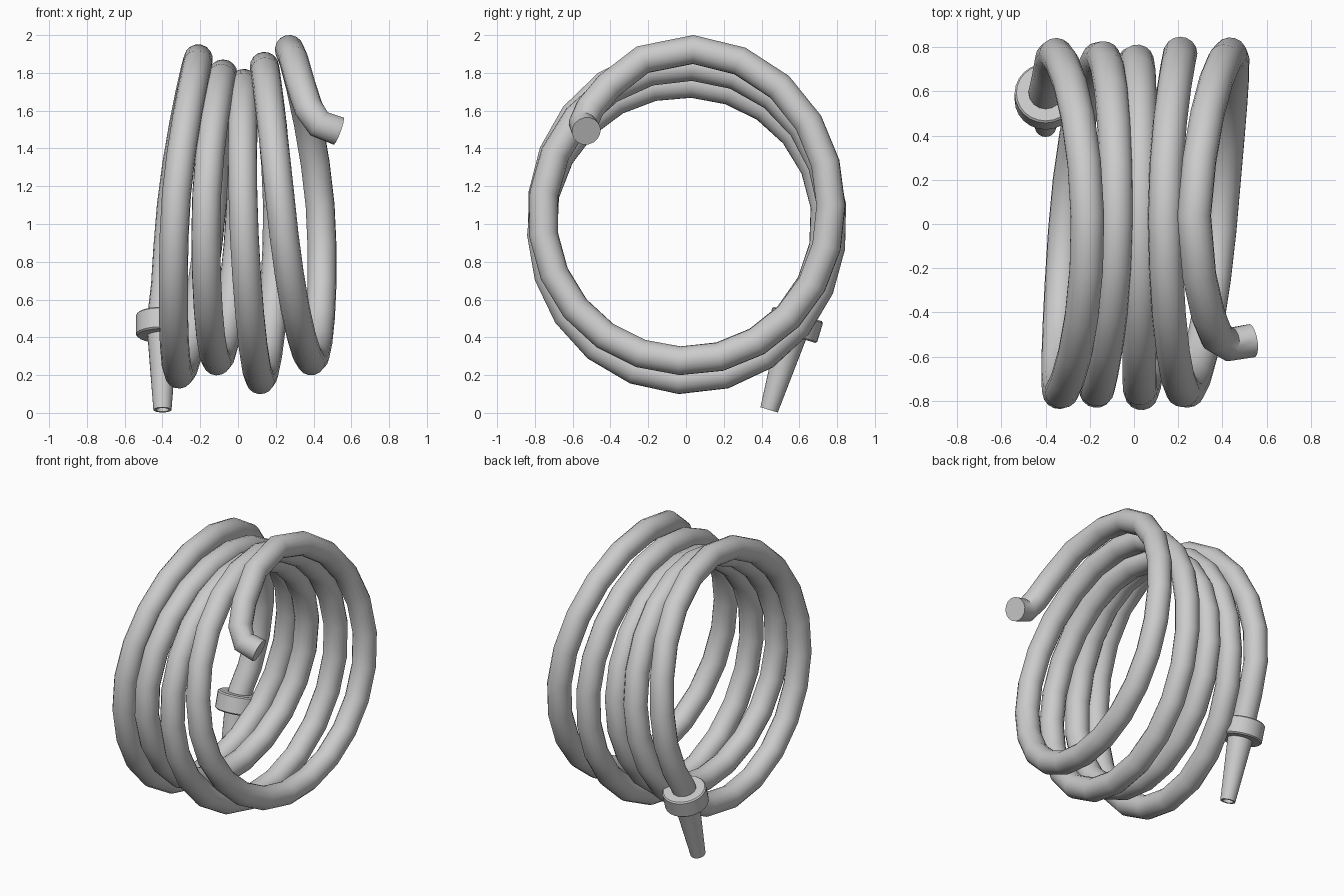
import bpy, bmesh, math
from mathutils import Vector

if "Cube" in bpy.data.objects:
    bpy.data.objects.remove(bpy.data.objects["Cube"])

TUBE_R = 0.077
CENTRE_Z = 1.02

# One key per quarter turn (top, front, bottom, back): x position and coil radius
XS = [-.42, -.41, -.36, -.21, -.335, -.31, -.145, -.08, -.17, -.11, .01, .03,
      .03, .12, .21, .14, .235, .39, .44, .27, .31, .35]
RS = [.765, .765, .765, .855, .765, .815, .755, .775, .76, .745, .74, .725,
      .765, .845, .775, .815, .76, .745, .765, .905, .80, .75]
FIRST = -270  # angle of the first key, 0 is the first top


def smooth(vals, t):
    """Catmull-Rom interpolation of the quarter-turn keys at angle t."""
    u = (t - FIRST) / 90
    i = max(1, min(int(u), len(vals) - 3))
    f = u - i
    a, b, c, d = vals[i - 1:i + 3]
    return 0.5 * (2 * b + (c - a) * f + (2 * a - 5 * b + 4 * c - d) * f ** 2
                  + (3 * b - a - 3 * c + d) * f ** 3)


def finish(obj, angle=40):
    bpy.ops.object.select_all(action='DESELECT')
    obj.select_set(True)
    bpy.context.view_layer.objects.active = obj
    if obj.type == 'CURVE':
        bpy.ops.object.convert(target='MESH')
    bpy.ops.object.shade_smooth_by_angle(angle=math.radians(angle))


def lathe(name, profile, origin, axis, sides=24):
    """Revolve (radius, height) points around an axis."""
    bm = bmesh.new()
    rings = []
    for r, h in profile:
        rings.append([bm.verts.new((r * math.cos(2 * math.pi * k / sides),
                                    r * math.sin(2 * math.pi * k / sides), h))
                      for k in range(sides)])
    for lo, hi in zip(rings, rings[1:]):
        for k in range(sides):
            n = (k + 1) % sides
            bm.faces.new((lo[k], lo[n], hi[n], hi[k]))
    bm.faces.new(rings[0][::-1])
    bm.faces.new(rings[-1])
    bmesh.ops.recalc_face_normals(bm, faces=bm.faces)
    mesh = bpy.data.meshes.new(name)
    bm.to_mesh(mesh)
    bm.free()
    obj = bpy.data.objects.new(name, mesh)
    bpy.context.collection.objects.link(obj)
    obj.location = origin
    obj.rotation_mode = 'QUATERNION'
    obj.rotation_quaternion = Vector((0, 0, 1)).rotation_difference(axis)
    finish(obj)
    return obj


# Hose: straight lead out of the collar, four coils, then the free end
path = [(-.40, .56, .43), (-.40, .60, .54)]
for k in range(-7, 89):
    t = -2.4 + k * 360 / 22
    a, r = math.radians(t), smooth(RS, t)
    path.append((smooth(XS, t), -r * math.sin(a), CENTRE_Z + r * math.cos(a)))
path += [(.295, -.23, 1.87), (.335, -.41, 1.73), (.375, -.51, 1.61),
         (.43, -.545, 1.53), (.532, -.528, 1.492)]

curve = bpy.data.curves.new("hose", 'CURVE')
curve.dimensions = '3D'
curve.bevel_depth = TUBE_R
curve.bevel_resolution = 6
curve.use_fill_caps = True
spline = curve.splines.new('POLY')
spline.points.add(len(path) - 1)
for p, co in zip(spline.points, path):
    p.co = (*co, 1)
hose = bpy.data.objects.new("hose", curve)
bpy.context.collection.objects.link(hose)
finish(hose)

# Nozzle with a hollow tip, and the collar joining it to the hose
tip = Vector((-.40, .44, .016))
axis = Vector((0, .289, .957)).normalized()
lathe("nozzle", [(.034, .05), (.034, 0), (.048, 0), (.080, .42)], tip, axis)
lathe("collar", [(.08, .41), (.132, .41), (.14, .418), (.14, .522),
                 (.132, .53), (.08, .53)], tip, axis)
